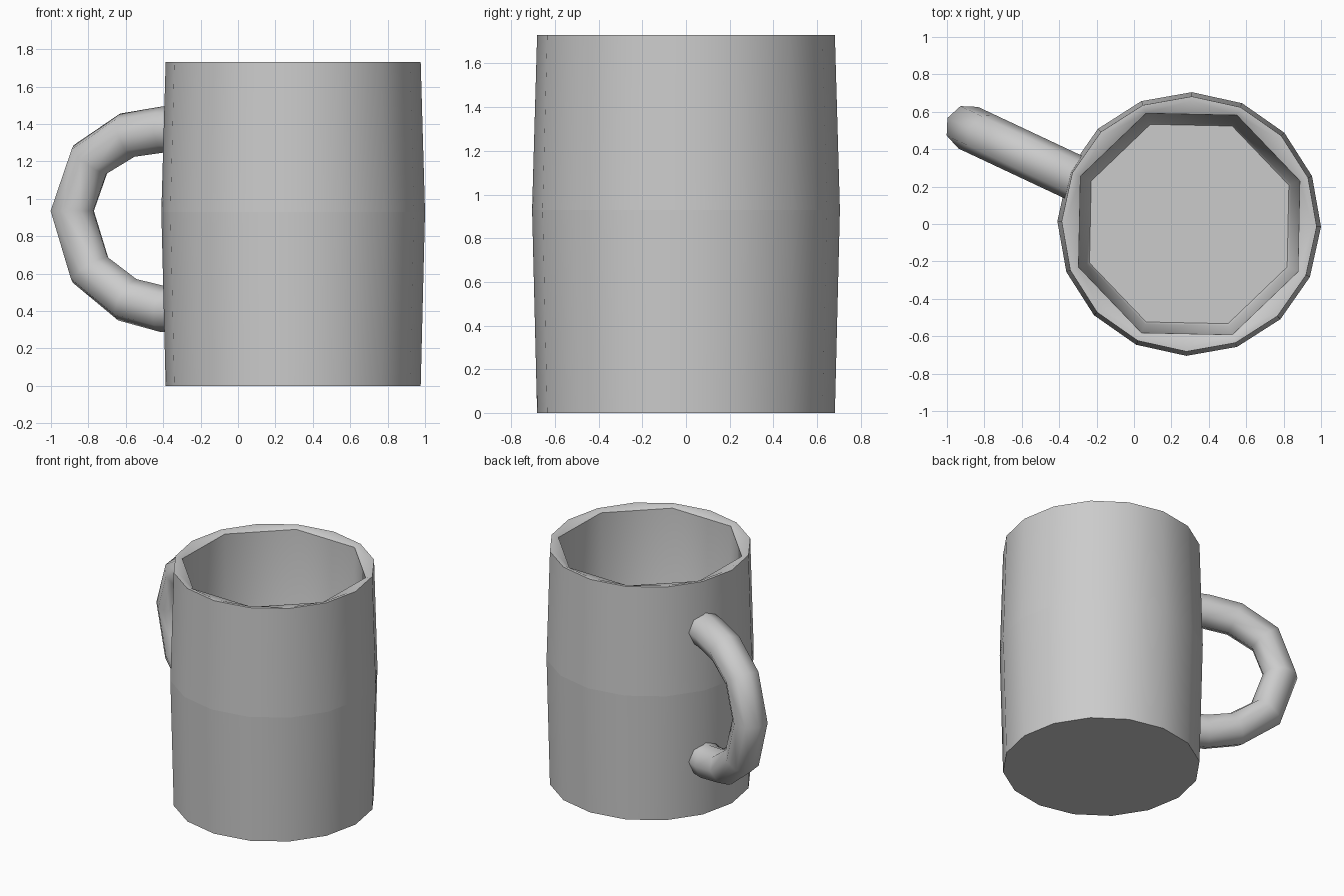
import bpy
import bmesh
from math import cos, sin, radians, pi
from mathutils import Vector

old = bpy.data.objects.get("Cube")
if old:
    bpy.data.objects.remove(old, do_unlink=True)

grey = bpy.data.materials.new("plain_grey")
grey.use_nodes = True
GREY = (0.6, 0.6, 0.6, 1)
grey.diffuse_color = GREY
grey.node_tree.nodes["Principled BSDF"].inputs["Base Color"].default_value = GREY

AXIS = Vector((0.295, 0, 0))
TURN = radians(21.3)


def ring(bm, count, radius, z):
    """Level ring of vertices around the cup axis."""
    verts = []
    for i in range(count):
        a = TURN + 2 * pi * i / count
        verts.append(bm.verts.new(AXIS + Vector((radius * cos(a), radius * sin(a), z))))
    return verts


def bridge(bm, a, b):
    """Join two rings; b has as many vertices as a, or half as many."""
    n = len(b)
    for i in range(n):
        j = (i + 1) % n
        if len(a) == n:
            bm.faces.new((a[i], a[j], b[j], b[i]))
        else:
            mid, end = a[2 * i + 1], a[(2 * i + 2) % len(a)]
            bm.faces.new((a[2 * i], mid, b[i]))
            bm.faces.new((mid, b[j], b[i]))
            bm.faces.new((mid, end, b[j]))


def finish(bm, name, angle):
    bmesh.ops.recalc_face_normals(bm, faces=bm.faces)
    mesh = bpy.data.meshes.new(name)
    bm.to_mesh(mesh)
    bm.free()
    obj = bpy.data.objects.new(name, mesh)
    bpy.context.collection.objects.link(obj)
    mesh.materials.append(grey)
    bpy.ops.object.select_all(action='DESELECT')
    obj.select_set(True)
    bpy.context.view_layer.objects.active = obj
    bpy.ops.object.shade_smooth_by_angle(angle=radians(angle))
    return obj


# Cup: sixteen-sided outside, rim, eight-sided inside
BELLY = 0.93
profile = [
    (16, 0.682, 0), (16, 0.705, BELLY), (16, 0.682, 1.73),
    (16, 0.66, 1.73), (8, 0.635, 1.715),
    (8, 0.585, 0.14), (8, 0.572, 0.12),
]
bm = bmesh.new()
rings = [ring(bm, *p) for p in profile]
for lower, upper in zip(rings, rings[1:]):
    bridge(bm, lower, upper)
bm.faces.new(rings[0])
bm.faces.new(rings[-1])
cup = finish(bm, "cup_body", 50)

# Crisp seam around the belly
mesh = cup.data
for e in mesh.edges:
    if all(abs(mesh.vertices[v].co.z - BELLY) < 0.001 for v in e.vertices):
        e.use_edge_sharp = True

# Handle: eight-sided tube swept along a bent path, as (reach, height)
path = [(0.65, 1.37), (0.77, 1.37), (0.98, 1.34), (1.2, 1.21), (1.305, 0.935),
        (1.2, 0.62), (0.98, 0.46), (0.77, 0.41), (0.65, 0.41)]
out = Vector((-0.905, 0.425, 0))
side = Vector((0.425, 0.905, 0))
up = Vector((0, 0, 1))
base = AXIS + Vector((0, -0.04, 0))
points = [base + out * t + up * z for t, z in path]

bm = bmesh.new()
loops = []
for i, p in enumerate(points):
    along = points[min(i + 1, len(points) - 1)] - points[max(i - 1, 0)]
    across = along.normalized().cross(side)
    loops.append([bm.verts.new(p + 0.123 * (across * cos(k * pi / 4) + side * sin(k * pi / 4)))
                  for k in range(8)])
for a, b in zip(loops, loops[1:]):
    bridge(bm, a, b)
bm.faces.new(loops[0])
bm.faces.new(loops[-1])
finish(bm, "handle", 60)
